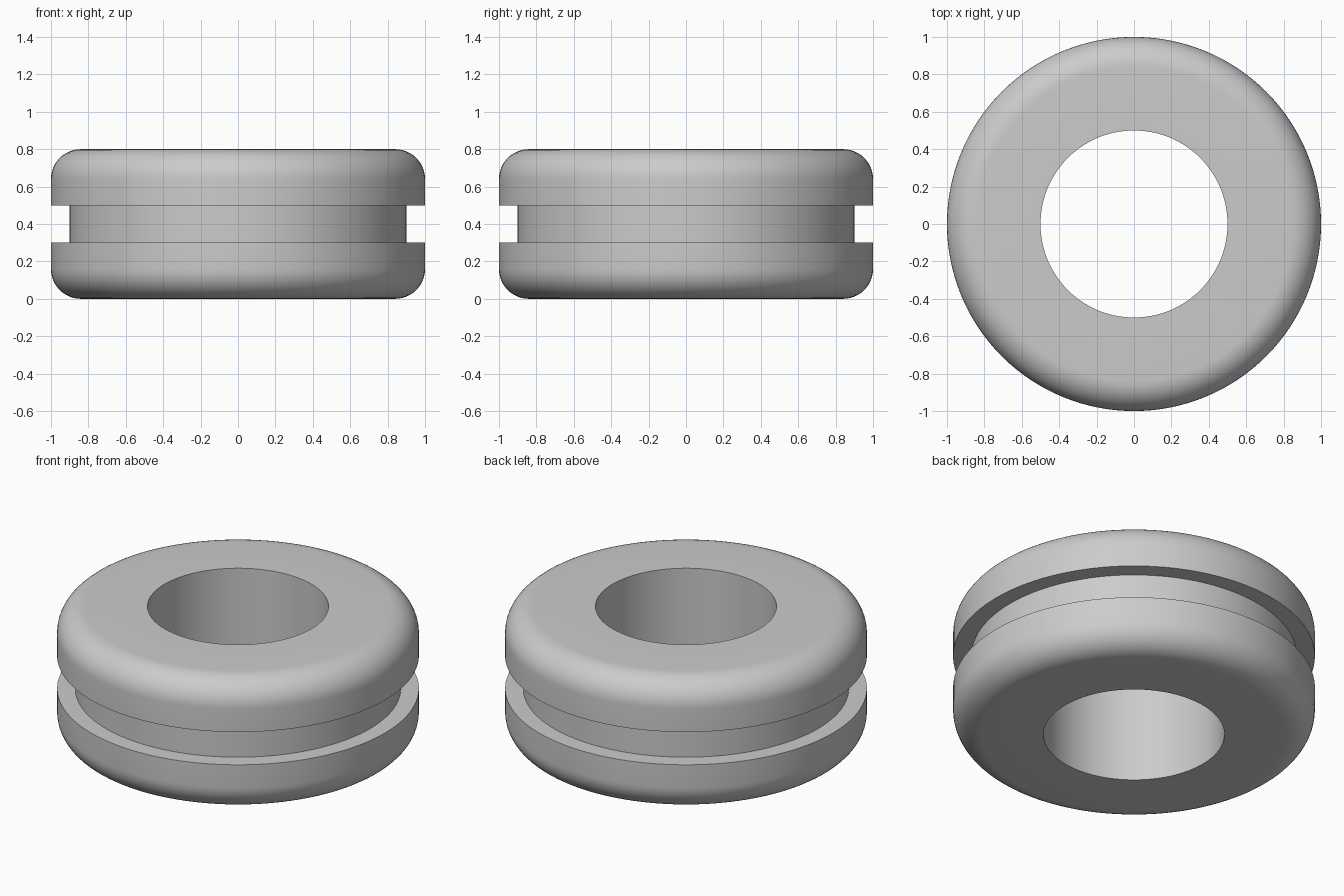
import bpy, bmesh, math
from mathutils import Matrix, Vector

cube = bpy.data.objects.get("Cube")
if cube:
    bpy.data.objects.remove(cube, do_unlink=True)

HEIGHT, OUTER, HOLE, GROOVE = 0.8, 1.0, 0.5, 0.9
GROOVE_LOW, FILLET = 0.3, 0.16
SEGMENTS, ARC_STEPS = 128, 12

# Rubber colour
rubber = bpy.data.materials.new("grey rubber")
rubber.use_nodes = True
colour = (0.6, 0.6, 0.6, 1)
rubber.diffuse_color = colour
rubber.node_tree.nodes["Principled BSDF"].inputs["Base Color"].default_value = colour

# Lower half of the cross-section: hole edge, rounded rim, groove
profile = [(HOLE, 0)]
for i in range(ARC_STEPS + 1):
    a = math.pi / 2 * i / ARC_STEPS
    profile.append((OUTER - FILLET + FILLET * math.sin(a), FILLET - FILLET * math.cos(a)))
profile += [(OUTER, GROOVE_LOW), (GROOVE, GROOVE_LOW)]
# Upper half mirrors the lower one
profile += [(r, HEIGHT - z) for r, z in reversed(profile)]

# Revolve the closed section around z
bm = bmesh.new()
verts = [bm.verts.new((r, 0, z)) for r, z in profile]
edges = [bm.edges.new((v, verts[(i + 1) % len(verts)])) for i, v in enumerate(verts)]
bmesh.ops.spin(bm, geom=verts + edges, cent=(0, 0, 0), axis=(0, 0, 1),
               angle=2 * math.pi, steps=SEGMENTS, use_merge=True)
bmesh.ops.remove_doubles(bm, verts=bm.verts, dist=0.0001)
bmesh.ops.recalc_face_normals(bm, faces=bm.faces)
mesh = bpy.data.meshes.new("grommet")
bm.to_mesh(mesh)
bm.free()
mesh.materials.append(rubber)

grommet = bpy.data.objects.new("grommet", mesh)
bpy.context.collection.objects.link(grommet)
bpy.context.view_layer.objects.active = grommet
grommet.select_set(True)
bpy.ops.object.shade_smooth_by_angle(angle=math.radians(30))
